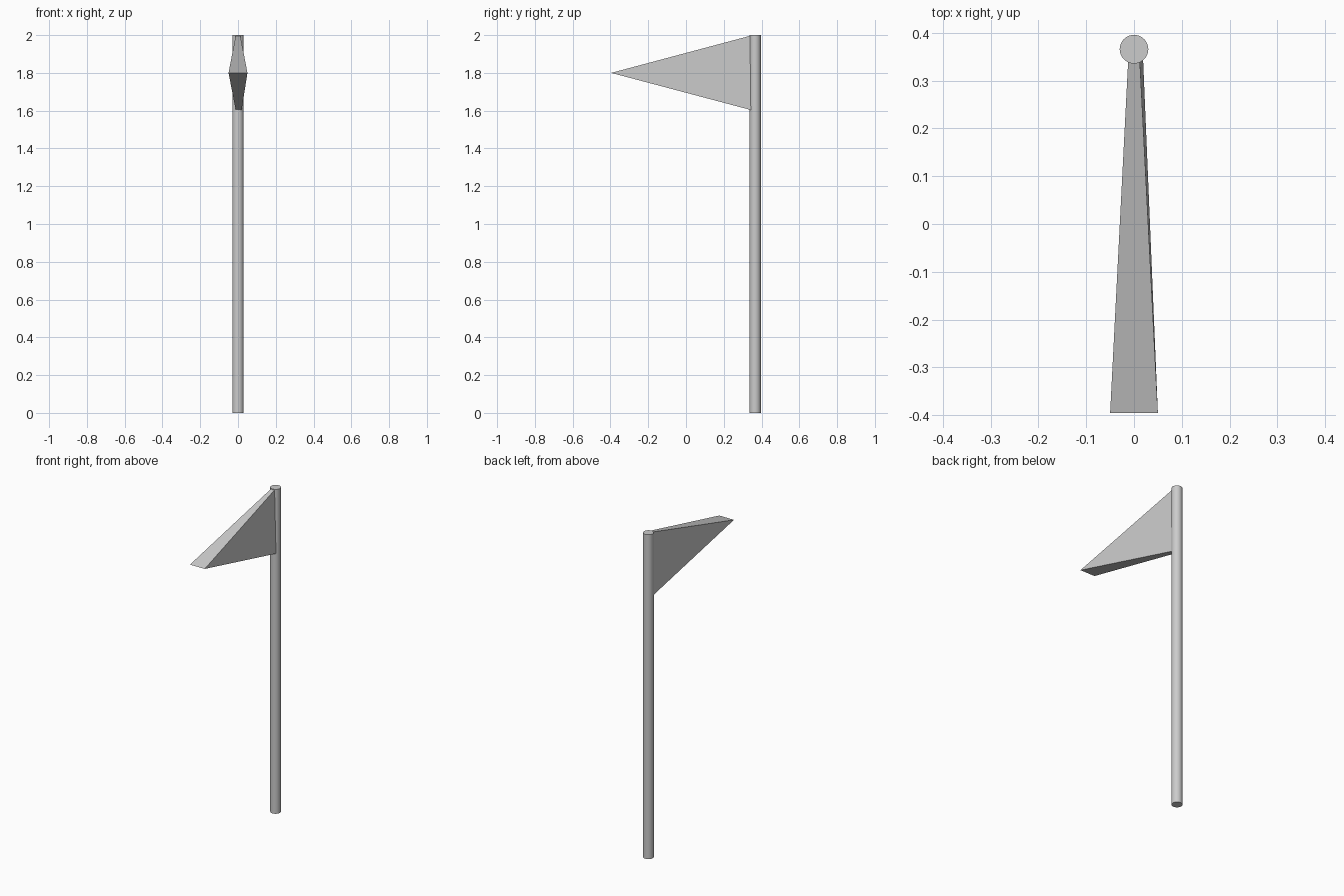
import bpy, bmesh

if "Cube" in bpy.data.objects:
    bpy.data.objects.remove(bpy.data.objects["Cube"])

# Pole
bpy.ops.mesh.primitive_cylinder_add(vertices=32, radius=0.03, depth=2, location=(0, 0.366, 1))
pole = bpy.context.object
pole.name = "pole"
bpy.ops.object.shade_smooth_by_angle()

# Pennant: triangular prism, thin at the pole and thicker at the tip
HOIST_Y, TIP_Y = 0.346, -0.396
left = [(-0.012, HOIST_Y, 1.998), (-0.012, HOIST_Y, 1.603), (-0.05, TIP_Y, 1.8)]
right = [(0.012, HOIST_Y, 1.998), (0.019, HOIST_Y, 1.603), (0.05, TIP_Y, 1.8)]

bm = bmesh.new()
a = [bm.verts.new(p) for p in left]
b = [bm.verts.new(p) for p in right]
bm.faces.new(a)
bm.faces.new(b[::-1])
for i in range(3):
    j = (i + 1) % 3
    bm.faces.new((a[i], b[i], b[j], a[j]))
bmesh.ops.recalc_face_normals(bm, faces=bm.faces)

mesh = bpy.data.meshes.new("pennant")
bm.to_mesh(mesh)
bm.free()
pennant = bpy.data.objects.new("pennant", mesh)
bpy.context.collection.objects.link(pennant)
